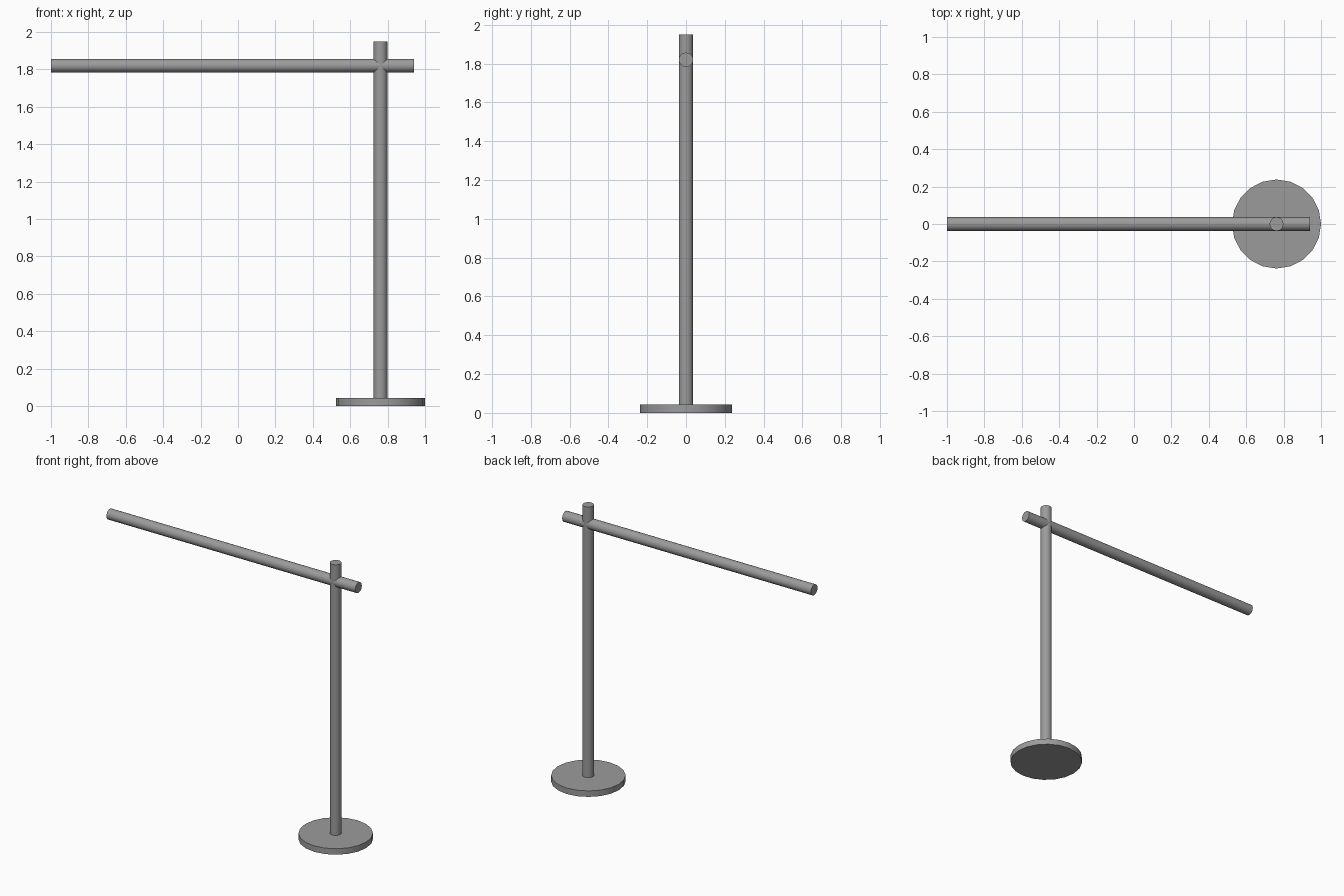
import bpy
from math import pi

cube = bpy.data.objects.get("Cube")
if cube:
    bpy.data.objects.remove(cube, do_unlink=True)

POLE_X = 0.762
TUBE_R = 0.037

grey = bpy.data.materials.new("mid_grey")
grey.use_nodes = True
colour = (0.33, 0.33, 0.33, 1)
grey.diffuse_color = colour
grey.node_tree.nodes["Principled BSDF"].inputs["Base Color"].default_value = colour


def rod(name, radius, length, centre, rotation=(0, 0, 0)):
    """Capped 20-sided cylinder with a smooth wall and sharp rims."""
    bpy.ops.mesh.primitive_cylinder_add(
        vertices=20, radius=radius, depth=length, location=centre, rotation=rotation)
    obj = bpy.context.object
    obj.name = name
    obj.data.materials.append(grey)
    bpy.ops.object.shade_smooth_by_angle()
    return obj


# Round foot plate
rod("base_disc", 0.238, 0.042, (POLE_X, 0, 0.021))

# Upright standing on the plate
rod("upright_pole", TUBE_R, 1.91, (POLE_X, 0, 0.995))

# Long horizontal arm passing through the pole near its top
rod("cross_arm", TUBE_R, 1.94, (-0.03, 0, 1.82), (0, pi / 2, 0))
